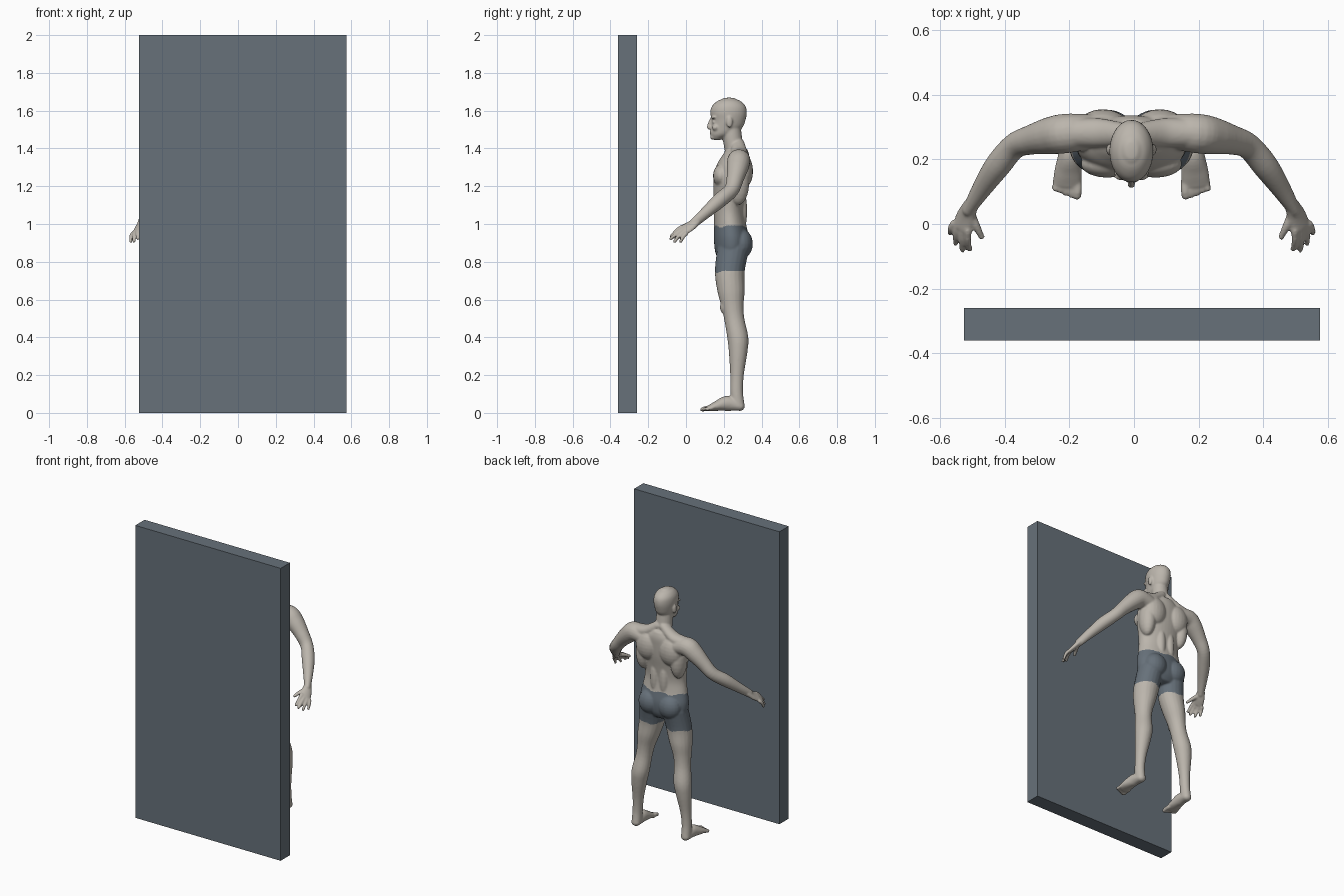
import bpy, bmesh, math
from mathutils import Vector, Matrix

cube = bpy.data.objects.get("Cube")
if cube:
    bpy.data.objects.remove(cube)


def material(name, rgb):
    m = bpy.data.materials.new(name)
    m.use_nodes = True
    m.diffuse_color = (*rgb, 1)
    m.node_tree.nodes["Principled BSDF"].inputs["Base Color"].default_value = (*rgb, 1)
    return m


skin = material("warm grey skin", (0.50, 0.465, 0.415))
slate = material("slate blue", (0.135, 0.165, 0.195))


def spline(rows, steps=5):
    """Catmull-Rom through rows of (x, y, z, half width, half depth)."""
    rows = [Vector(r) for r in rows]
    out = []
    for i in range(len(rows) - 1):
        p0, p1, p2 = rows[max(i - 1, 0)], rows[i], rows[i + 1]
        p3 = rows[min(i + 2, len(rows) - 1)]
        for k in range(steps):
            t = k / steps
            out.append(0.5 * (2 * p1 + (p2 - p0) * t + (2 * p0 - 5 * p1 + 4 * p2 - p3) * t ** 2
                              + (3 * p1 - p0 - 3 * p2 + p3) * t ** 3))
    return out + [rows[-1]]


def loft(bm, rows, side=(1, 0, 0), level=False, cap=1.0, n=20):
    """Elliptical tube with rounded ends; level keeps its rings horizontal."""
    rows = spline(rows)
    pos = [Vector(r[:3]) for r in rows]
    stations = []
    for i, r in enumerate(rows):
        axis = pos[min(i + 1, len(pos) - 1)] - pos[max(i - 1, 0)]
        axis.normalize()
        if level:
            axis = Vector((0, 0, 1 if axis.z > 0 else -1))
        stations.append((pos[i], axis, r[3], r[4]))

    def rounded(st, sign):
        p, d, a, b = st
        return [(p + d * sign * cap * min(a, b) * math.sin(t), d, a * math.cos(t), b * math.cos(t))
                for t in (0.4, 0.8, 1.15, 1.45)]
    stations = rounded(stations[0], -1)[::-1] + stations + rounded(stations[-1], 1)
    rings = []
    for p, d, a, b in stations:
        u = Vector(side)
        u = (u - d * u.dot(d)).normalized()
        v = d.cross(u)
        rings.append([bm.verts.new(p + u * a * math.cos(2 * math.pi * k / n)
                                   + v * b * math.sin(2 * math.pi * k / n)) for k in range(n)])
    for q, r in zip(rings, rings[1:]):
        for k in range(n):
            bm.faces.new((q[k], q[(k + 1) % n], r[(k + 1) % n], r[k]))
    bm.faces.new(rings[0][::-1])
    bm.faces.new(rings[-1])


def blob(bm, centre, radii):
    bmesh.ops.create_uvsphere(bm, u_segments=20, v_segments=12, radius=1,
                              matrix=Matrix.Translation(centre) @ Matrix.Diagonal((*radii, 1)))


def profile(rows):
    """Turn (z, front y, back y, half width) into loft rows."""
    return [(0, (f + b) / 2, z, a, (b - f) / 2) for z, f, b, a in rows]


bm = bmesh.new()

# Leg
loft(bm, [(.083, .25, .87, .083, .085), (.10, .232, .75, .083, .079), (.12, .238, .65, .072, .073),
          (.135, .245, .57, .057, .060), (.145, .255, .50, .052, .054), (.158, .274, .40, .057, .056),
          (.168, .276, .32, .050, .049), (.18, .270, .20, .035, .036), (.186, .268, .11, .031, .034),
          (.187, .275, .045, .031, .035)], level=True)
blob(bm, (.137, .200, .56), (.030, .020, .035))
# Foot and toes
loft(bm, [(.187, .285, .036, .030, .026), (.190, .22, .050, .035, .040), (.196, .16, .036, .043, .026),
          (.198, .125, .026, .044, .016)])
for i in range(5):
    x, r = .166 + .0175 * i, (.014 if i == 0 else .0105 - .0005 * i)
    tip = .087 + .0018 * i * i
    loft(bm, [(x, .135, .024, r, r), (x, .105, .023, r, r), (x + .002, tip, .018, r, r * .9)], n=10)

# Arm
loft(bm, [(.13, .285, 1.325, .05, .055), (.20, .280, 1.335, .061, .061), (.25, .273, 1.30, .056, .058),
          (.31, .260, 1.24, .045, .046), (.362, .240, 1.18, .040, .040), (.415, .178, 1.125, .040, .040),
          (.465, .105, 1.06, .031, .030), (.502, .045, 1.008, .026, .020)], side=(0, 0, 1))
# Hand: width runs from the index side to the little finger side
across = Vector((.045, .022, -.036))
loft(bm, [(.497, .055, 1.015, .026, .019), (.512, .022, .988, .034, .016), (.525, -.010, .968, .036, .013)],
     side=across)
tips = [(.500, -.078, .935), (.522, -.080, .922), (.543, -.060, .908), (.560, -.028, .907)]
for i, tip in enumerate(tips):
    root = Vector((.527, -.010, .967)) + across * (i - 1.5) / 3
    mid = root.lerp(Vector(tip), .5) + Vector((.003, 0, .006))
    loft(bm, [(*root, .012, .012), (*mid, .0108, .0108), (*tip, .0092, .0092)], n=10)
loft(bm, [(.497, .03, 1.0, .016, .014), (.480, -.005, .990, .013, .013), (.463, -.040, .972, .010, .010)], n=10)

# Muscle masses of the trunk
loft(bm, [(.02, .275, 1.425, .035, .03), (.10, .282, 1.372, .045, .035), (.19, .280, 1.350, .045, .045)],
     side=(0, 1, 0))
blob(bm, (.075, .185, 1.255), (.082, .042, .060))
blob(bm, (.088, .300, 1.28), (.080, .055, .095))
blob(bm, (.130, .275, 1.22), (.050, .060, .120))
blob(bm, (.075, .290, .895), (.078, .064, .080))
blob(bm, (.035, .292, 1.07), (.032, .032, .120))

# Face halves: ear, brow, eye, cheek
blob(bm, (.069, .230, 1.540), (.009, .017, .031))
blob(bm, (.028, .147, 1.563), (.026, .014, .008))
blob(bm, (.028, .150, 1.540), (.013, .012, .009))
blob(bm, (.034, .156, 1.510), (.020, .018, .016))

# Mirror everything so far to the other side
half = bm.verts[:] + bm.edges[:] + bm.faces[:]
copy = bmesh.ops.duplicate(bm, geom=half)["geom"]
bmesh.ops.scale(bm, vec=(-1, 1, 1), verts=[g for g in copy if isinstance(g, bmesh.types.BMVert)])
bmesh.ops.reverse_faces(bm, faces=[g for g in copy if isinstance(g, bmesh.types.BMFace)])

# Trunk, neck, head
loft(bm, profile([(.81, .175, .31, .11), (.85, .155, .33, .160), (.92, .148, .335, .171), (1.0, .149, .318, .156),
                  (1.07, .147, .310, .146), (1.15, .145, .318, .153), (1.23, .146, .330, .168),
                  (1.31, .162, .335, .165), (1.36, .190, .335, .125), (1.395, .215, .325, .075)]),
     level=True, cap=.2, n=40)
loft(bm, [(0, .275, 1.34, .062, .060), (0, .255, 1.40, .055, .052), (0, .245, 1.46, .053, .052),
          (0, .240, 1.52, .050, .050)], level=True)
loft(bm, profile([(1.452, .138, .195, .026), (1.475, .130, .25, .046), (1.51, .133, .298, .057),
                  (1.55, .136, .315, .064), (1.59, .128, .322, .068), (1.625, .138, .315, .063),
                  (1.65, .165, .290, .046), (1.661, .190, .265, .027)]), level=True, cap=.3, n=32)
# Nose, lips, chin
loft(bm, [(0, .134, 1.556, .008, .008), (0, .124, 1.530, .009, .010), (0, .121, 1.511, .013, .011)], n=12)
blob(bm, (0, .134, 1.487), (.022, .010, .006))
blob(bm, (0, .136, 1.475), (.019, .010, .006))
blob(bm, (0, .143, 1.458), (.022, .016, .012))

bmesh.ops.translate(bm, vec=(-.008, 0, 0), verts=bm.verts[:])
raw = bpy.data.meshes.new("figure_masses")
bm.to_mesh(raw)
bm.free()
figure = bpy.data.objects.new("figure", raw)
bpy.context.collection.objects.link(figure)

# Fuse the masses into one smooth skin
fuse = figure.modifiers.new("fuse", 'REMESH')
fuse.mode = 'VOXEL'
fuse.voxel_size = .0055
soft = figure.modifiers.new("soften", 'SMOOTH')
soft.factor, soft.iterations = .5, 5
body = bpy.data.meshes.new_from_object(figure.evaluated_get(bpy.context.evaluated_depsgraph_get()))
figure.modifiers.clear()
figure.data = body
body.name = "figure"
bpy.data.meshes.remove(raw)
body.materials.clear()
body.materials.append(skin)
body.materials.append(slate)

# Shorts: waistband to hem, with slightly wavy edges
for p in body.polygons:
    x, y, z = p.center
    wave = .006 * math.sin(45 * x + 30 * y)
    p.material_index = int(.747 + wave < z < .988 + wave and abs(x) < .3)
body.shade_smooth()

# Wall panel
bm = bmesh.new()
bmesh.ops.create_cube(bm, size=1, matrix=Matrix.Translation((.025, -.31, 1)) @ Matrix.Diagonal((1.1, .1, 2, 1)))
mesh = bpy.data.meshes.new("wall_panel")
bm.to_mesh(mesh)
bm.free()
mesh.materials.append(slate)
bpy.context.collection.objects.link(bpy.data.objects.new("wall_panel", mesh))
